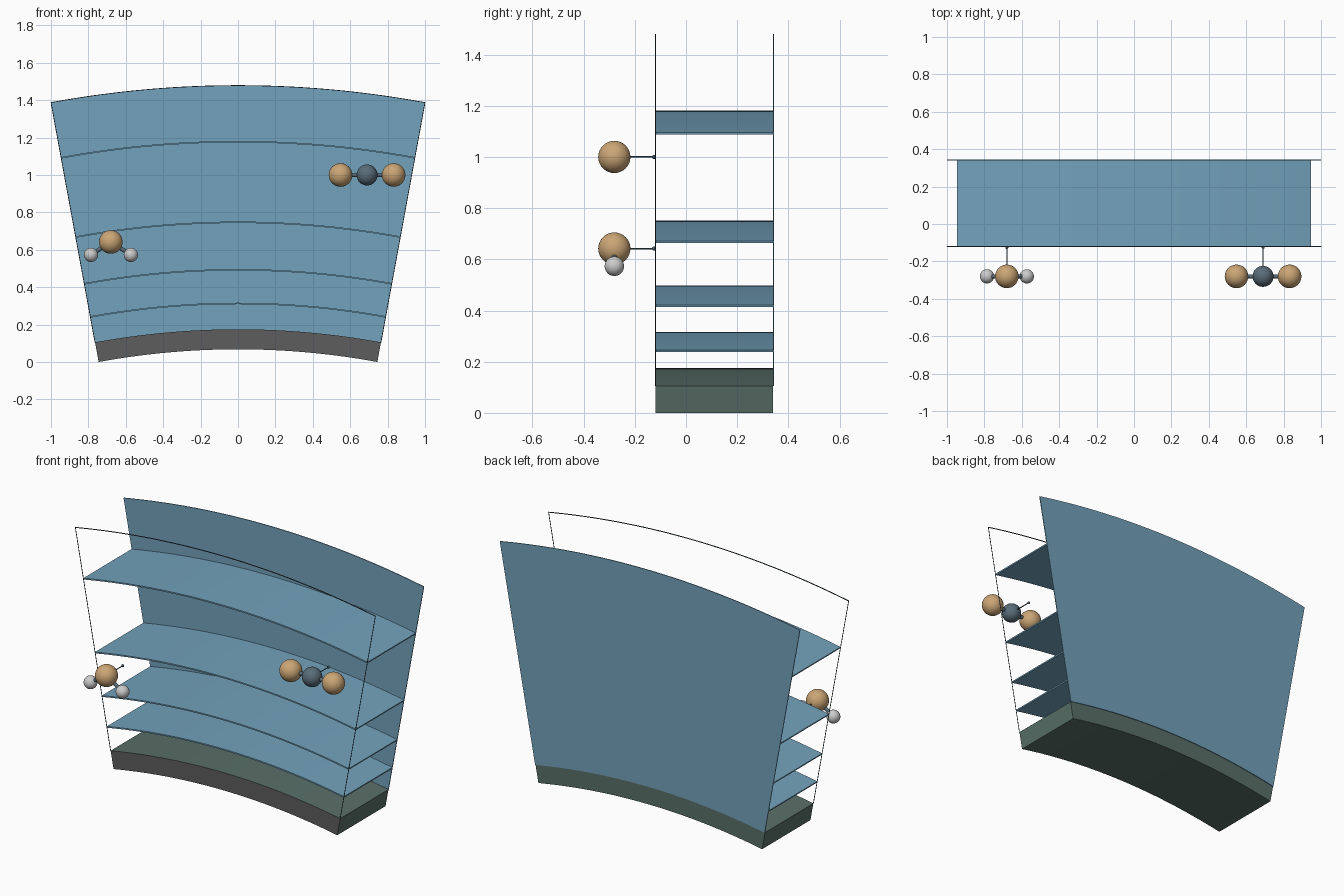
import bpy, bmesh
from math import sin, cos, radians
from mathutils import Vector

if "Cube" in bpy.data.objects:
    bpy.data.objects.remove(bpy.data.objects["Cube"])

CZ, HALF, N = -4.059, radians(10.4), 40   # arc centre height, half angle, segments
YF, YB = -0.12, 0.34                      # front and back of the wedge


def material(name, rgb):
    m = bpy.data.materials.new(name)
    m.diffuse_color = (*rgb, 1)
    m.use_nodes = True
    m.node_tree.nodes["Principled BSDF"].inputs["Base Color"].default_value = m.diffuse_color
    return m


BLUE = material("air_blue", (0.17, 0.36, 0.50))
GREEN = material("ground_green", (0.10, 0.16, 0.14))
GREY = material("ground_grey", (0.11, 0.11, 0.11))
DARK = material("line_dark", (0.05, 0.09, 0.12))
TAN = material("oxygen_tan", (0.60, 0.38, 0.18))
SLATE = material("carbon_slate", (0.10, 0.15, 0.19))
PALE = material("hydrogen_pale", (0.68, 0.68, 0.68))


def polar(r, a, y):
    return Vector((r * sin(a), y, CZ + r * cos(a)))


def angles():
    return [HALF * (2 * i / N - 1) for i in range(N + 1)]


def arc_slab(name, r0, r1, y0, y1, mat):
    bm = bmesh.new()
    rings = [[bm.verts.new(polar(r, a, y)) for r, y in
              ((r0, y0), (r1, y0), (r1, y1), (r0, y1))] for a in angles()]
    for p, q in zip(rings, rings[1:]):
        for k in range(4):
            j = (k + 1) % 4
            bm.faces.new((p[k], p[j], q[j], q[k]))
    bm.faces.new(rings[0])
    bm.faces.new(rings[-1])
    bmesh.ops.recalc_face_normals(bm, faces=bm.faces)
    me = bpy.data.meshes.new(name)
    bm.to_mesh(me)
    bm.free()
    me.materials.append(mat)
    ob = bpy.data.objects.new(name, me)
    bpy.context.collection.objects.link(ob)
    bpy.context.view_layer.objects.active = ob
    bpy.ops.object.select_all(action='DESELECT')
    ob.select_set(True)
    bpy.ops.object.shade_smooth_by_angle(angle=radians(30))
    return ob


def ball(name, loc, r, mat):
    bpy.ops.mesh.primitive_uv_sphere_add(segments=32, ring_count=16, radius=r, location=loc)
    ob = bpy.context.object
    ob.name = name
    ob.data.materials.append(mat)
    bpy.ops.object.shade_smooth()


def rod(name, a, b, r, mat):
    a, b = Vector(a), Vector(b)
    bpy.ops.mesh.primitive_cylinder_add(vertices=16, radius=r, depth=(b - a).length,
                                        location=(a + b) / 2)
    ob = bpy.context.object
    ob.name = name
    ob.rotation_euler = (b - a).to_track_quat('Z', 'Y').to_euler()
    ob.data.materials.append(mat)
    bpy.ops.object.shade_smooth_by_angle(angle=radians(40))


# Ground slab with a grey front face
R_GROUND, R_TOP = 4.234, 5.539
ground = arc_slab("ground", 4.127, R_GROUND, YF, YB, GREEN)
ground.data.materials.append(GREY)
for f in ground.data.polygons:
    if f.normal.y < -0.5:
        f.material_index = 1

# Back wall and the layer boundary shelves
arc_slab("back_wall", R_GROUND, R_TOP, YB - 0.001, YB + 0.004, BLUE)
for i, z in enumerate((0.317, 0.497, 0.751, 1.182)):
    arc_slab(f"layer_shelf_{i + 1}", z - CZ - 0.008, z - CZ, YF, YB, BLUE)

# Thin open frame at the front: two sides and the top arc
arc_slab("frame_top", R_TOP - 0.004, R_TOP, YF - 0.002, YF + 0.002, DARK)
for side, a in (("left", -HALF), ("right", HALF)):
    rod(f"frame_{side}", polar(R_GROUND, a, YF), polar(R_TOP, a, YF), 0.002, DARK)

# Molecules in front, each on a thin leader line
YM = -0.28


def molecule(name, centre, r, mat, others, r2, mat2):
    c = Vector((centre[0], YM, centre[1]))
    ball(f"{name}_centre_atom", c, r, mat)
    for i, (x, z) in enumerate(others):
        p = Vector((x, YM, z))
        ball(f"{name}_outer_atom_{i + 1}", p, r2, mat2)
        rod(f"{name}_bond_{i + 1}", c, p, 0.011, SLATE)
    end = Vector((c.x, YF - 0.005, c.z))
    rod(f"{name}_leader", c, end, 0.003, DARK)
    ball(f"{name}_leader_tip", end, 0.008, DARK)


molecule("water", (-0.68, 0.642), 0.063, TAN, [(-0.786, 0.573), (-0.573, 0.573)], 0.038, PALE)
molecule("carbon_dioxide", (0.69, 1.0), 0.056, SLATE, [(0.548, 1.0), (0.832, 1.0)], 0.063, TAN)
